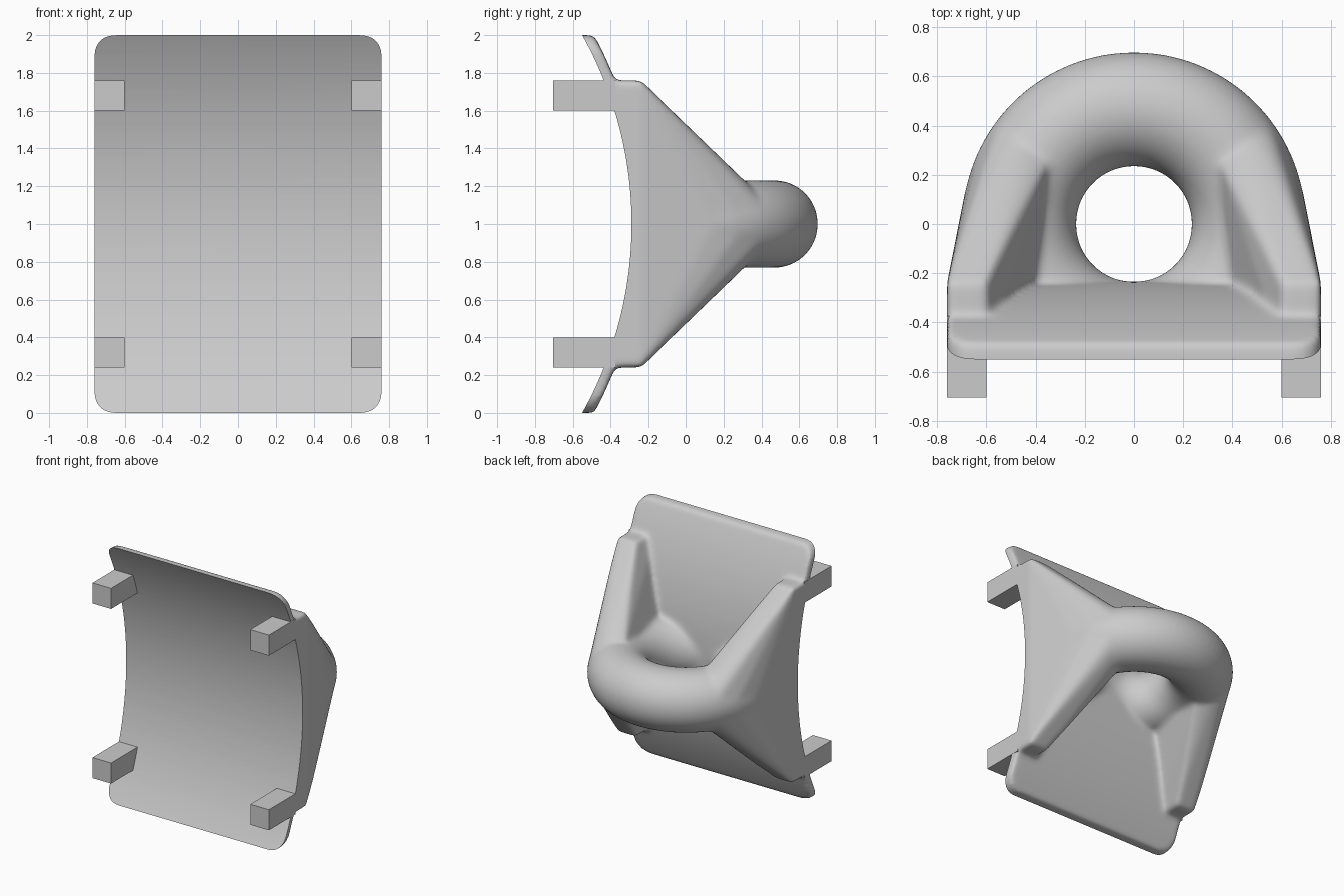
import bpy, bmesh, math
from mathutils import Vector

cube = bpy.data.objects.get("Cube")
if cube:
    bpy.data.objects.remove(cube, do_unlink=True)

grey = bpy.data.materials.new("plain_grey")
grey.use_nodes = True
colour = (0.6, 0.6, 0.6, 1)
grey.diffuse_color = colour
grey.node_tree.nodes["Principled BSDF"].inputs["Base Color"].default_value = colour

MID = 1.0                    # height of the symmetry plane
RING, TUBE = 0.467, 0.232    # ring radii
AXIS_Y, INNER, OUTER = -2.34, 2.05, 2.105   # curved plate


def make(name, bm):
    bmesh.ops.recalc_face_normals(bm, faces=bm.faces)
    mesh = bpy.data.meshes.new(name)
    bm.to_mesh(mesh)
    bm.free()
    mesh.materials.append(grey)
    obj = bpy.data.objects.new(name, mesh)
    bpy.context.collection.objects.link(obj)
    return obj


def helper(obj):
    obj.hide_render = True
    return obj


def cylinder(name, radius):
    bpy.ops.mesh.primitive_cylinder_add(vertices=320, radius=radius, depth=3,
                                        location=(0, AXIS_Y, MID), rotation=(0, math.pi / 2, 0))
    obj = bpy.context.object
    obj.name = name
    obj.data.materials.append(grey)
    return helper(obj)


def boolean(obj, other, operation):
    mod = obj.modifiers.new(operation.lower(), "BOOLEAN")
    mod.operation, mod.object, mod.solver = operation, other, "MANIFOLD"


# Plate blank: rounded rectangle extruded front to back
bm = bmesh.new()
radius, outline = 0.1, []
for sx, sz, start in ((1, 1, 0), (-1, 1, 90), (-1, -1, 180), (1, -1, 270)):
    for i in range(9):
        a = math.radians(start + i * 90 / 8)
        outline.append(bm.verts.new((sx * (0.76 - radius) + radius * math.cos(a), -0.8,
                                     MID + sz * (1 - radius) + radius * math.sin(a))))
face = bm.faces.new(outline)
new = bmesh.ops.extrude_face_region(bm, geom=[face])["geom"]
bmesh.ops.translate(bm, vec=(0, 0.75, 0), verts=[v for v in new if isinstance(v, bmesh.types.BMVert)])
body = make("curved_plate_with_ring", bm)

# Ring
bpy.ops.mesh.primitive_torus_add(location=(0, 0, MID), major_radius=RING, minor_radius=TUBE,
                                 major_segments=96, minor_segments=48)
ring = helper(bpy.context.object)
ring.name = "ring_helper"


# Side webs: hulls from the plate corners to the ring
def web(side):
    bm = bmesh.new()
    points = [(x, y, z) for x in (0.6, 0.76) for y in (-0.5, -0.24) for z in (-0.76, 0.76)]
    for z in (-1, 1):
        points += [(0.4, -0.26, z * 0.23), (0.5, 0.24, z * 0.275)]
    for turn in (0, 12, 24, 36):
        t = math.radians(turn)
        for i in range(-9, 10):
            p = math.radians(i * 11)
            r = RING + TUBE * math.cos(p)
            points.append((r * math.cos(t), r * math.sin(t), TUBE * math.sin(p)))
    for x, y, z in points:
        bm.verts.new((side * x, y, z + MID))
    hull = bmesh.ops.convex_hull(bm, input=bm.verts)
    spare = {g for g in hull["geom_interior"] + hull["geom_unused"] if isinstance(g, bmesh.types.BMVert)}
    bmesh.ops.delete(bm, geom=list(spare), context="VERTS")
    return helper(make("web_helper", bm))


helpers = [cylinder("plate_back_helper", OUTER), ring, web(1), web(-1), cylinder("plate_front_helper", INNER)]

# Fuse and soften the body, then cut its crisp curved front
boolean(body, helpers[0], "INTERSECT")
for part in helpers[1:4]:
    boolean(body, part, "UNION")
remesh = body.modifiers.new("fuse", "REMESH")
remesh.mode, remesh.voxel_size = "VOXEL", 0.014
soften = body.modifiers.new("soften", "SMOOTH")
soften.factor, soften.iterations = 0.5, 22
boolean(body, helpers[4], "DIFFERENCE")
bpy.context.view_layer.update()
graph = bpy.context.evaluated_depsgraph_get()
final = bpy.data.meshes.new_from_object(body.evaluated_get(graph))
body.modifiers.clear()
body.data = final
final.materials.clear()
final.materials.append(grey)
for obj in helpers:
    bpy.data.objects.remove(obj, do_unlink=True)

bpy.ops.object.select_all(action="DESELECT")
body.select_set(True)
bpy.context.view_layer.objects.active = body
bpy.ops.object.shade_smooth_by_angle(angle=math.radians(35))

# Four pegs
for side, x in (("left", 0.68), ("right", -0.68)):
    for level, z in (("upper", 0.68), ("lower", -0.68)):
        bm = bmesh.new()
        bmesh.ops.create_cube(bm, size=1)
        for v in bm.verts:
            v.co = Vector((v.co.x * 0.16 + x, v.co.y * 0.33 - 0.54, v.co.z * 0.16 + z + MID))
        make(f"{level}_{side}_peg", bm)
